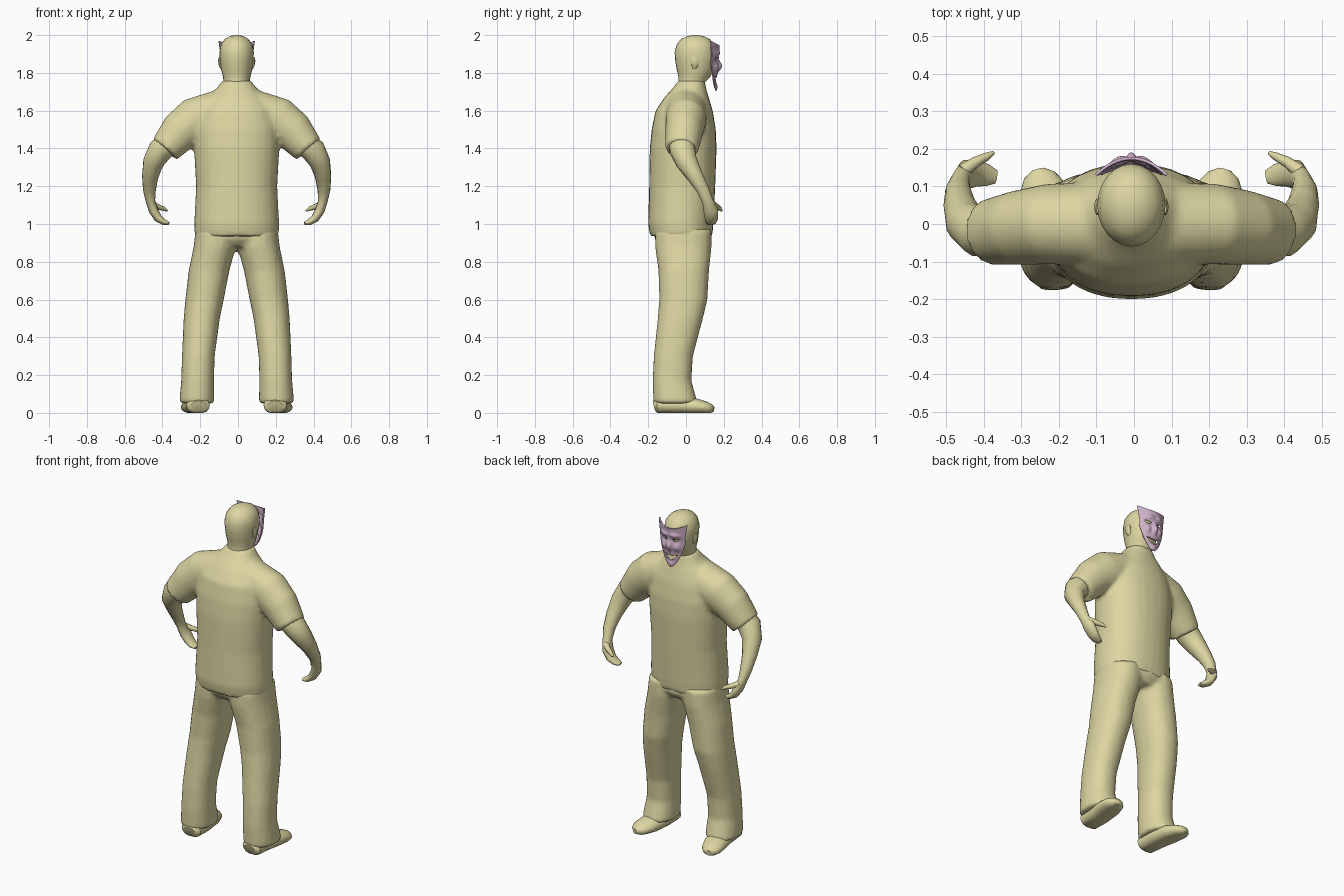
import bpy, bmesh, math
from mathutils import Vector

if "Cube" in bpy.data.objects:
    bpy.data.objects.remove(bpy.data.objects["Cube"], do_unlink=True)

CX = -0.007  # mirror plane of the figure


def material(name, rgb):
    m = bpy.data.materials.new(name)
    m.use_nodes = True
    m.diffuse_color = (*rgb, 1)
    m.node_tree.nodes["Principled BSDF"].inputs["Base Color"].default_value = (*rgb, 1)
    return m


KHAKI = material("khaki", (0.72, 0.67, 0.36))
PINK = material("pale_mauve", (0.62, 0.44, 0.58))


def tube(bm, rings, side=1, flat=False, ref=(0, 1, 0), n=20, power=1.0, floor=0.0):
    """Skin elliptical rings (x, y, z, ra, rb); rb runs along ref."""
    pts = [Vector((CX + side * r[0], r[1], r[2])) for r in rings]
    loops = []
    for i, (p, r) in enumerate(zip(pts, rings)):
        t = pts[min(i + 1, len(pts) - 1)] - pts[max(i - 1, 0)]
        t = Vector((0, 0, 1)) if flat else t.normalized()
        b = Vector(ref)
        b = (b - t * b.dot(t)).normalized()
        a = b.cross(t)
        loop = []
        for k in range(n):
            c, s = math.cos(math.tau * k / n), math.sin(math.tau * k / n)
            c = math.copysign(abs(c) ** power, c)
            s = math.copysign(abs(s) ** power, s)
            v = p + a * (r[3] * c) + b * (r[4] * s)
            v.z = max(v.z, floor)
            loop.append(bm.verts.new(v))
        loops.append(loop)
    for l0, l1 in zip(loops, loops[1:]):
        for k in range(n):
            j = (k + 1) % n
            bm.faces.new((l0[k], l0[j], l1[j], l1[k]))
    bm.faces.new(loops[0])
    bm.faces.new(loops[-1])


def finish(name, bm, mat, blend=0.0, angle=50):
    bmesh.ops.recalc_face_normals(bm, faces=bm.faces)
    me = bpy.data.meshes.new(name)
    bm.to_mesh(me)
    bm.free()
    me.materials.append(mat)
    ob = bpy.data.objects.new(name, me)
    bpy.context.collection.objects.link(ob)
    if blend:  # fuse overlapping tubes into one garment
        rm = ob.modifiers.new("fuse", 'REMESH')
        rm.mode = 'VOXEL'
        rm.voxel_size = blend
        rm.use_smooth_shade = True
        sm = ob.modifiers.new("soften", 'SMOOTH')
        sm.factor = 0.5
        sm.iterations = 5
    bpy.ops.object.select_all(action='DESELECT')
    ob.select_set(True)
    bpy.context.view_layer.objects.active = ob
    bpy.ops.object.shade_smooth_by_angle(angle=math.radians(angle))
    return ob


# Shirt: torso and two short sleeves
bm = bmesh.new()
torso = [(0.935, -.025, .222, .165), (1.0, -.028, .225, .173), (1.2, -.02, .215, .175),
         (1.4, -.015, .226, .177), (1.5, -.012, .228, .17), (1.6, -.01, .205, .152),
         (1.67, .003, .155, .118), (1.72, .018, .105, .088), (1.76, .03, .076, .07)]
tube(bm, [(0, y, z, rx, ry) for z, y, rx, ry in torso], flat=True, n=28, power=0.9)
for s in (1, -1):
    tube(bm, [(.08, 0, 1.61, .105, .11), (.22, 0, 1.55, .122, .108),
              (.30, -.01, 1.49, .108, .1), (.38, -.022, 1.395, .084, .088)], s)
finish("shirt", bm, KHAKI, 0.012)

# Trousers: hips and two legs
bm = bmesh.new()
tube(bm, [(0, -.012, .88, .19, .12), (0, -.015, .92, .215, .152), (0, -.02, 1.0, .212, .155)], flat=True)
for s in (1, -1):
    tube(bm, [(.211, -.055, .05, .094, .118), (.207, -.074, .17, .087, .103),
              (.203, -.067, .3, .087, .104), (.185, -.03, .5, .096, .12),
              (.17, -.014, .6, .102, .128), (.147, -.012, .75, .108, .134),
              (.116, -.014, .88, .112, .15), (.11, -.015, .97, .108, .15)],
         s, flat=True, power=0.9)
finish("trousers", bm, KHAKI, 0.012)

# Head and neck
bm = bmesh.new()
head = [(1.70, .025, .07, .075), (1.75, .03, .068, .07), (1.78, .045, .073, .085),
        (1.82, .048, .083, .098), (1.87, .05, .089, .108), (1.91, .05, .091, .11),
        (1.95, .05, .084, .1), (1.98, .05, .062, .075), (1.995, .05, .035, .042), (2.0, .05, .01, .012)]
tube(bm, [(0, y, z, rx, ry) for z, y, rx, ry in head], flat=True, n=24)
finish("head", bm, KHAKI)

for s, label in ((1, "left"), (-1, "right")):
    # Ear
    bm = bmesh.new()
    tube(bm, [(.078, .045, 1.82, .006, .008), (.086, .047, 1.835, .008, .016),
              (.09, .046, 1.865, .009, .023), (.088, .043, 1.885, .006, .015)], s, flat=True, n=10)
    finish(label + "_ear", bm, KHAKI)

    # Forearm running into a relaxed mitten hand
    bm = bmesh.new()
    tube(bm, [(.36, -.02, 1.43, .062, .07), (.405, -.02, 1.39, .066, .068),
              (.442, .005, 1.325, .055, .057), (.458, .05, 1.25, .043, .043),
              (.462, .09, 1.18, .034, .034), (.456, .115, 1.12, .025, .03),
              (.44, .132, 1.07, .025, .04), (.415, .135, 1.03, .022, .036),
              (.385, .13, 1.01, .016, .03), (.36, .125, 1.003, .008, .018)], s, n=14)
    finish(label + "_forearm_and_hand", bm, KHAKI)

    # Thumb
    bm = bmesh.new()
    tube(bm, [(.45, .14, 1.105, .018, .02), (.415, .165, 1.09, .015, .015),
              (.385, .18, 1.08, .011, .011), (.367, .19, 1.07, .005, .005)], s, n=8)
    finish(label + "_thumb", bm, KHAKI)

    # Shoe with a flat sole
    bm = bmesh.new()
    tube(bm, [(.203, -.168, .035, .03, .04), (.204, -.15, .04, .045, .062),
              (.208, -.05, .04, .05, .066), (.222, .04, .035, .045, .068),
              (.238, .1, .028, .034, .06), (.245, .13, .022, .026, .042),
              (.249, .145, .02, .016, .018)], s, ref=(1, 0, 0), n=16)
    finish(label + "_shoe", bm, KHAKI, angle=40)


# Grinning mask: curved shell with eye and mouth openings
def bump(x, z, x0, z0, sx, sz):
    return math.exp(-((x - x0) / sx) ** 2 - ((z - z0) / sz) ** 2)


def half_width(t):
    return 0.016 + 0.066 * min(1, t / 0.6) ** 0.6 + 0.012 * max(0, t - 0.75) / 0.25


def mask_point(u, t):
    x = u * half_width(t)
    z = 1.705 + 0.24 * t + 0.025 * u * u * t ** 4 + 0.018 * u * u * (1 - t) ** 3
    ax = abs(x)
    y = 0.153 + 0.022 * t - 5.0 * x * x
    y += 0.022 * bump(x, z, 0, 1.835, .013, .026) + 0.008 * bump(x, z, 0, 1.722, .02, .018)
    y += 0.013 * bump(ax, z, .043, 1.83, .018, .02) + 0.010 * bump(ax, z, .033, 1.905, .025, .012)
    y -= 0.008 * bump(ax, z, .035, 1.872, .018, .012)
    return Vector((CX + x, y, z))


def is_opening(p):
    x = abs(p.x - CX)
    mouth = x < .043 and abs(p.z - 1.762 - 13 * x * x) < .015 * (1 - (x / .043) ** 2)
    e = (x - .036) / .02
    eye = abs(e) < 1 and abs(p.z - 1.872 - .008 * e * e - .004 * e) < .009 * (1 - e * e)
    return mouth or eye


bm = bmesh.new()
NU, NT = 52, 64
grid = [[bm.verts.new(mask_point(2 * i / NU - 1, j / NT)) for i in range(NU + 1)] for j in range(NT + 1)]
for j in range(NT):
    for i in range(NU):
        quad = (grid[j][i], grid[j][i + 1], grid[j + 1][i + 1], grid[j + 1][i])
        if not is_opening(sum((v.co for v in quad), Vector()) / 4):
            bm.faces.new(quad)
mask = finish("mask", bm, PINK)
shell = mask.modifiers.new("thickness", 'SOLIDIFY')
shell.thickness = 0.008
shell.offset = 0
